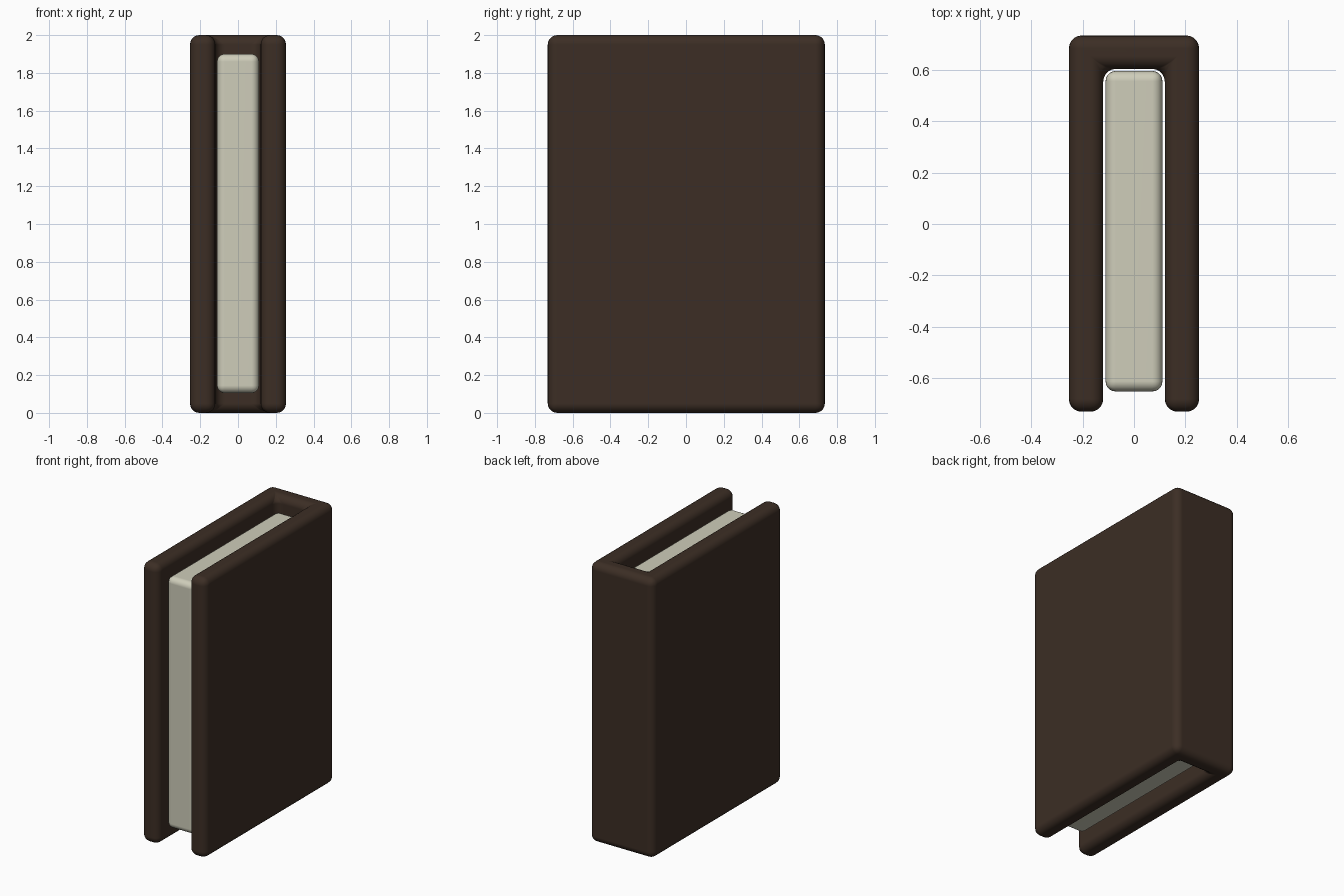
import bpy, bmesh

if "Cube" in bpy.data.objects:
    bpy.data.objects.remove(bpy.data.objects["Cube"])

def material(name, rgb):
    m = bpy.data.materials.new(name)
    m.diffuse_color = (*rgb, 1)
    m.use_nodes = True
    m.node_tree.nodes["Principled BSDF"].inputs["Base Color"].default_value = m.diffuse_color
    return m

def rounded_prism(name, outline, z0, z1, radius, mat):
    # extrude a flat outline upward and round every edge
    bm = bmesh.new()
    face = bm.faces.new([bm.verts.new((x, y, z0)) for x, y in outline])
    top = bmesh.ops.extrude_face_region(bm, geom=[face])["geom"]
    for v in top:
        if isinstance(v, bmesh.types.BMVert):
            v.co.z = z1
    bmesh.ops.recalc_face_normals(bm, faces=bm.faces)
    bmesh.ops.bevel(bm, geom=list(bm.edges), offset=radius, offset_type='OFFSET',
                    segments=5, profile=0.5, affect='EDGES')
    bmesh.ops.recalc_face_normals(bm, faces=bm.faces)
    for f in bm.faces:
        f.smooth = True
    me = bpy.data.meshes.new(name)
    bm.to_mesh(me)
    bm.free()
    me.materials.append(mat)
    ob = bpy.data.objects.new(name, me)
    bpy.context.collection.objects.link(ob)
    # keep the large faces reading flat
    mod = ob.modifiers.new("Weighted normals", 'WEIGHTED_NORMAL')
    mod.keep_sharp = True
    return ob

brown = material("dark brown leather", (0.045, 0.027, 0.018))
cream = material("cream paper", (0.62, 0.61, 0.49))

# U-shaped cover: two boards joined by the spine at the back
half = [(0.254, 0.735), (0.254, -0.732), (0.120, -0.732), (0.120, 0.605)]
cover = half + [(-x, y) for x, y in reversed(half)]
rounded_prism("book_cover", cover, 0.0, 2.0, 0.05, brown)

# page block
pages = [(-0.111, -0.653), (0.111, -0.653), (0.111, 0.597), (-0.111, 0.597)]
rounded_prism("page_block", pages, 0.105, 1.9, 0.04, cream)
